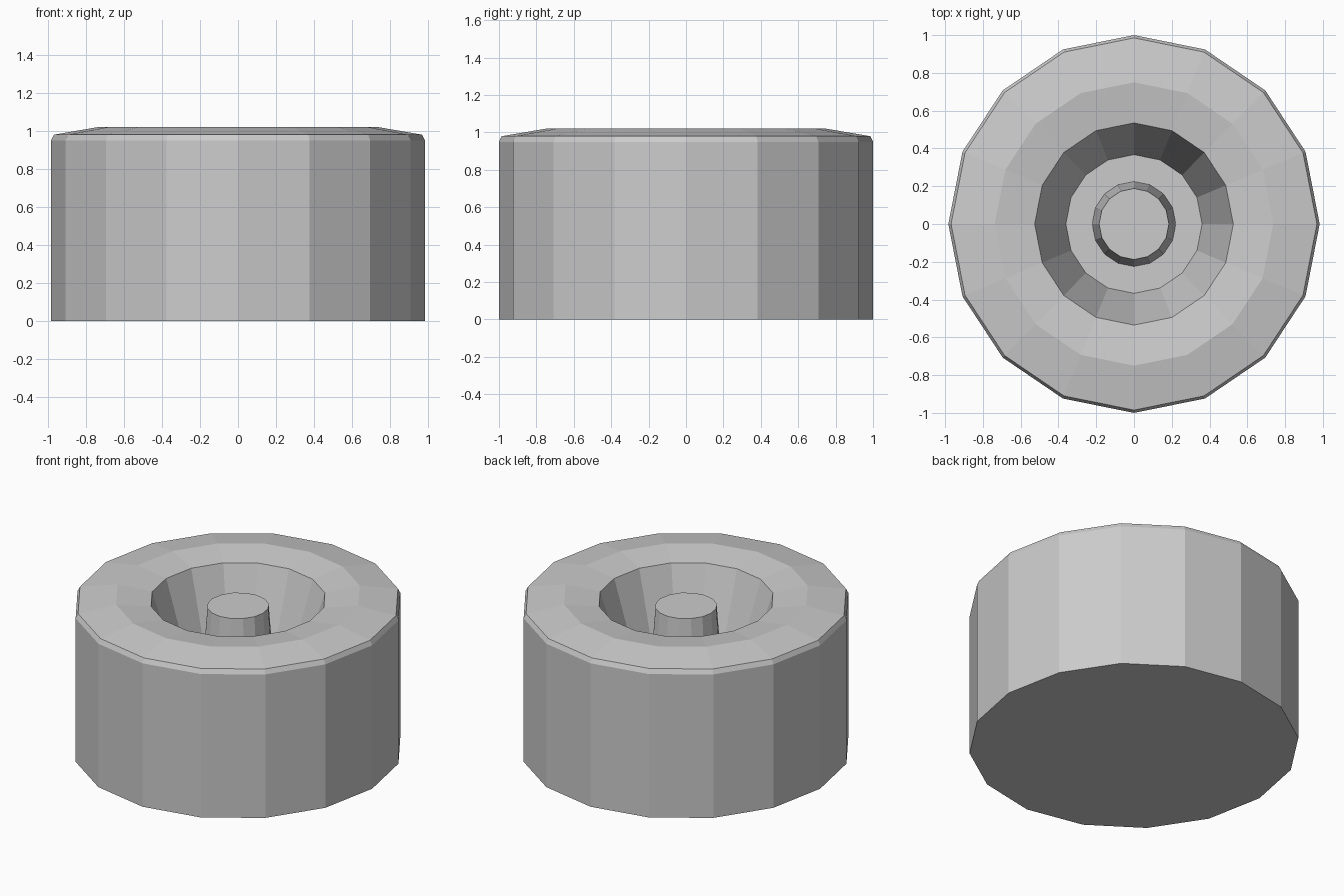
import bpy, bmesh
from math import sin, cos, pi

if "Cube" in bpy.data.objects:
    bpy.data.objects.remove(bpy.data.objects["Cube"])

SIDES = 16
X_SCALE = 0.983      # body is very slightly narrower in x
FLOOR = 0.46         # height of the recess floor


def lathe(name, profile):
    """Spin a (radius, height) profile into a faceted solid; radius 0 closes to a flat cap."""
    bm = bmesh.new()
    rings = []
    for r, z in profile:
        rings.append([bm.verts.new((X_SCALE * r * sin(2 * pi * i / SIDES),
                                    r * cos(2 * pi * i / SIDES), z))
                      for i in range(SIDES)])
    for a, b in zip(rings, rings[1:]):
        for i in range(SIDES):
            j = (i + 1) % SIDES
            bm.faces.new((a[i], a[j], b[j], b[i]))
    bm.faces.new(rings[0])
    bm.faces.new(rings[-1])
    bmesh.ops.recalc_face_normals(bm, faces=bm.faces)
    mesh = bpy.data.meshes.new(name)
    bm.to_mesh(mesh)
    bm.free()
    obj = bpy.data.objects.new(name, mesh)
    bpy.context.collection.objects.link(obj)
    return obj


# One continuous body: outer wall, chamfer, crowned rim, tapered recess,
# recess floor and the tapered post standing in the middle
lathe("recessed_drum_with_post", [
    (1.0, 0.0), (1.0, 0.95), (0.985, 0.98),
    (0.75, 1.02), (0.535, 0.99),
    (0.367, FLOOR), (0.225, FLOOR),
    (0.188, 0.95),
])
